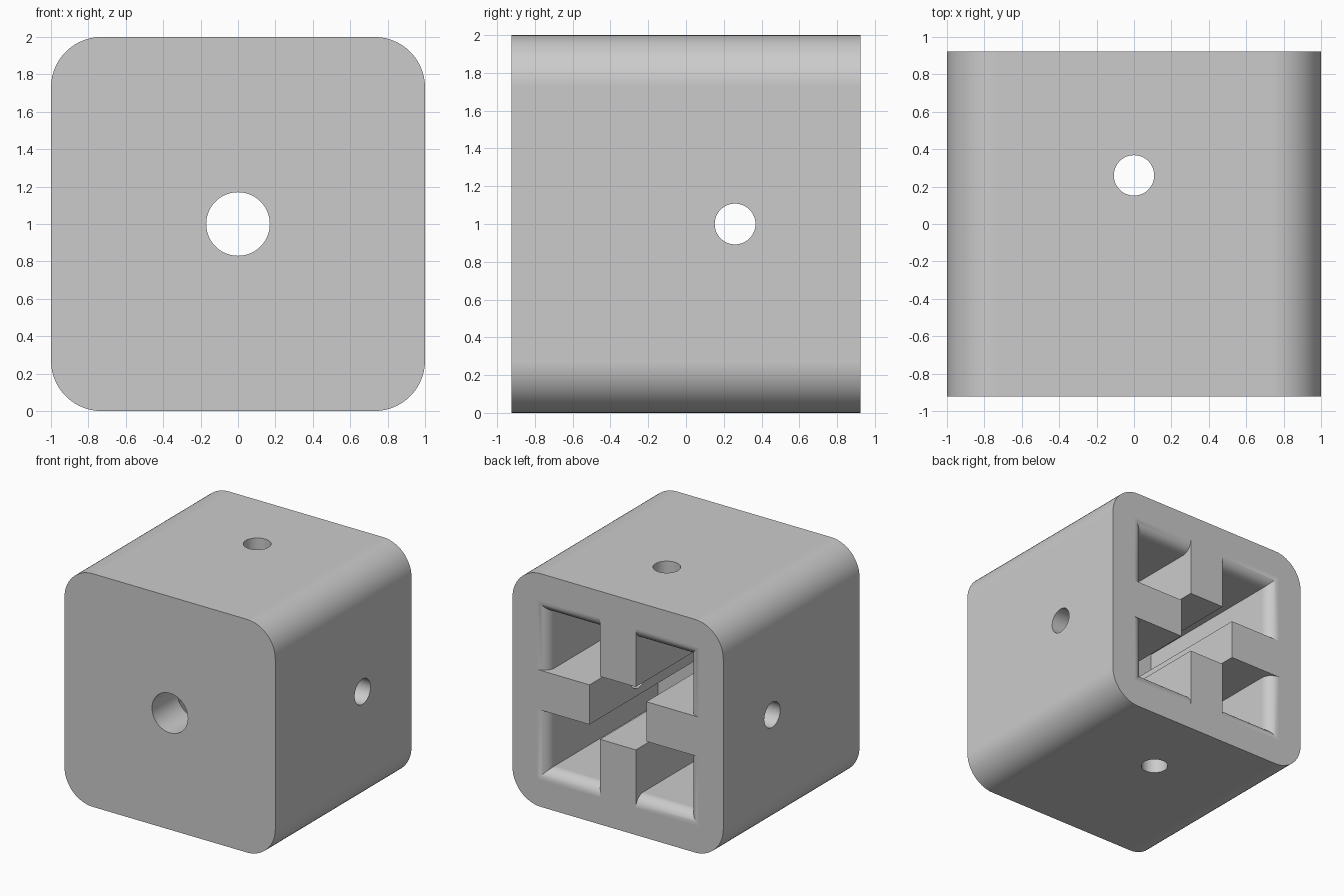
import bpy, bmesh, math
from mathutils import Matrix, Vector

cube = bpy.data.objects.get("Cube")
if cube:
    bpy.data.objects.remove(cube, do_unlink=True)

HALF_Y = 0.923     # half depth of the block
CENTRE = 1.0       # height of the middle axis
CORNER = 0.27      # outer corner radius
OPENING = 0.77     # half width of the cavity at the back face
LIP = 0.10         # rounding of the cavity rim
FLOOR_Y = -0.58    # inside of the front plate
RIB = 0.17         # half thickness of a rib
RIB_TIP = 0.27     # distance of the rib tips from the axis
HOLE_Y = 0.26      # position of the cross holes

grey = bpy.data.materials.new("plain grey")
grey.use_nodes = True
grey.diffuse_color = (0.6, 0.6, 0.6, 1)
grey.node_tree.nodes["Principled BSDF"].inputs["Base Color"].default_value = (0.6, 0.6, 0.6, 1)


def make_object(name, bm):
    bmesh.ops.recalc_face_normals(bm, faces=bm.faces)
    mesh = bpy.data.meshes.new(name)
    bm.to_mesh(mesh)
    bm.free()
    mesh.materials.append(grey)
    obj = bpy.data.objects.new(name, mesh)
    bpy.context.collection.objects.link(obj)
    return obj


def loft(name, sections):
    """Skin a list of (y, outline) sections, with closed ends."""
    bm = bmesh.new()
    rings = [[bm.verts.new((x, y, z + CENTRE)) for x, z in outline]
             for y, outline in sections]
    n = len(rings[0])
    for a, b in zip(rings, rings[1:]):
        for i in range(n):
            j = (i + 1) % n
            bm.faces.new((a[i], a[j], b[j], b[i]))
    bm.faces.new(rings[0])
    bm.faces.new(rings[-1])
    return make_object(name, bm)


def square(h):
    return [(-h, -h), (h, -h), (h, h), (-h, h)]


def rounded_square(h, r, steps=14):
    points = []
    for k in range(4):
        cx = (h - r) * (1 if k in (0, 3) else -1)
        cz = (h - r) * (1 if k in (0, 1) else -1)
        for s in range(steps + 1):
            a = math.pi / 2 * (k + s / steps)
            points.append((cx + r * math.cos(a), cz + r * math.sin(a)))
    return points


def cylinder(name, radius, length, centre, axis):
    bm = bmesh.new()
    turn = Vector((0, 0, 1)).rotation_difference(Vector(axis)).to_matrix().to_4x4()
    bmesh.ops.create_cone(bm, cap_ends=True, segments=48, radius1=radius,
                          radius2=radius, depth=length,
                          matrix=Matrix.Translation(centre) @ turn)
    return make_object(name, bm)


def combine(target, tool, operation):
    """Apply a boolean and discard the tool."""
    mod = target.modifiers.new("combine", 'BOOLEAN')
    mod.operation = operation
    mod.solver = 'EXACT'
    mod.object = tool
    bpy.context.view_layer.objects.active = target
    bpy.ops.object.modifier_apply(modifier=mod.name)
    bpy.data.objects.remove(tool, do_unlink=True)


# Rounded outer block
outline = rounded_square(1, CORNER)
block = loft("end_cap_block", [(-HALF_Y, outline), (HALF_Y, outline)])

# Square cavity, open at the back with a rounded rim
sections = [(HALF_Y + 0.05, square(OPENING))]
for s in range(11):
    a = math.pi / 2 * s / 10
    sections.append((HALF_Y - LIP * (1 - math.cos(a)),
                     square(OPENING - LIP * math.sin(a))))
sections.append((FLOOR_Y, square(OPENING - LIP)))
combine(block, loft("cavity_cutter", sections), 'DIFFERENCE')

# Four ribs pointing towards the axis
for k in range(4):
    turn = Matrix.Rotation(k * math.pi / 2, 2)
    profile = [tuple(turn @ Vector(p)) for p in
               ((RIB_TIP, -RIB), (0.85, -RIB), (0.85, RIB), (RIB_TIP, RIB))]
    rib = loft("rib", [(FLOOR_Y - 0.1, profile), (HALF_Y, profile)])
    combine(block, rib, 'UNION')

# Front hole and the two cross holes
for radius, centre, axis in ((0.17, (0, -HALF_Y, CENTRE), (0, 1, 0)),
                             (0.108, (0, HOLE_Y, CENTRE), (1, 0, 0)),
                             (0.108, (0, HOLE_Y, CENTRE), (0, 0, 1))):
    length = 1.2 if axis[1] else 2.4
    combine(block, cylinder("hole_cutter", radius, length, centre, axis), 'DIFFERENCE')

# Smooth curves, crisp edges
bpy.ops.object.select_all(action='DESELECT')
block.select_set(True)
bpy.context.view_layer.objects.active = block
bpy.ops.object.shade_smooth_by_angle(angle=math.radians(30))
weighted = block.modifiers.new("flat_face_normals", 'WEIGHTED_NORMAL')
weighted.keep_sharp = True
